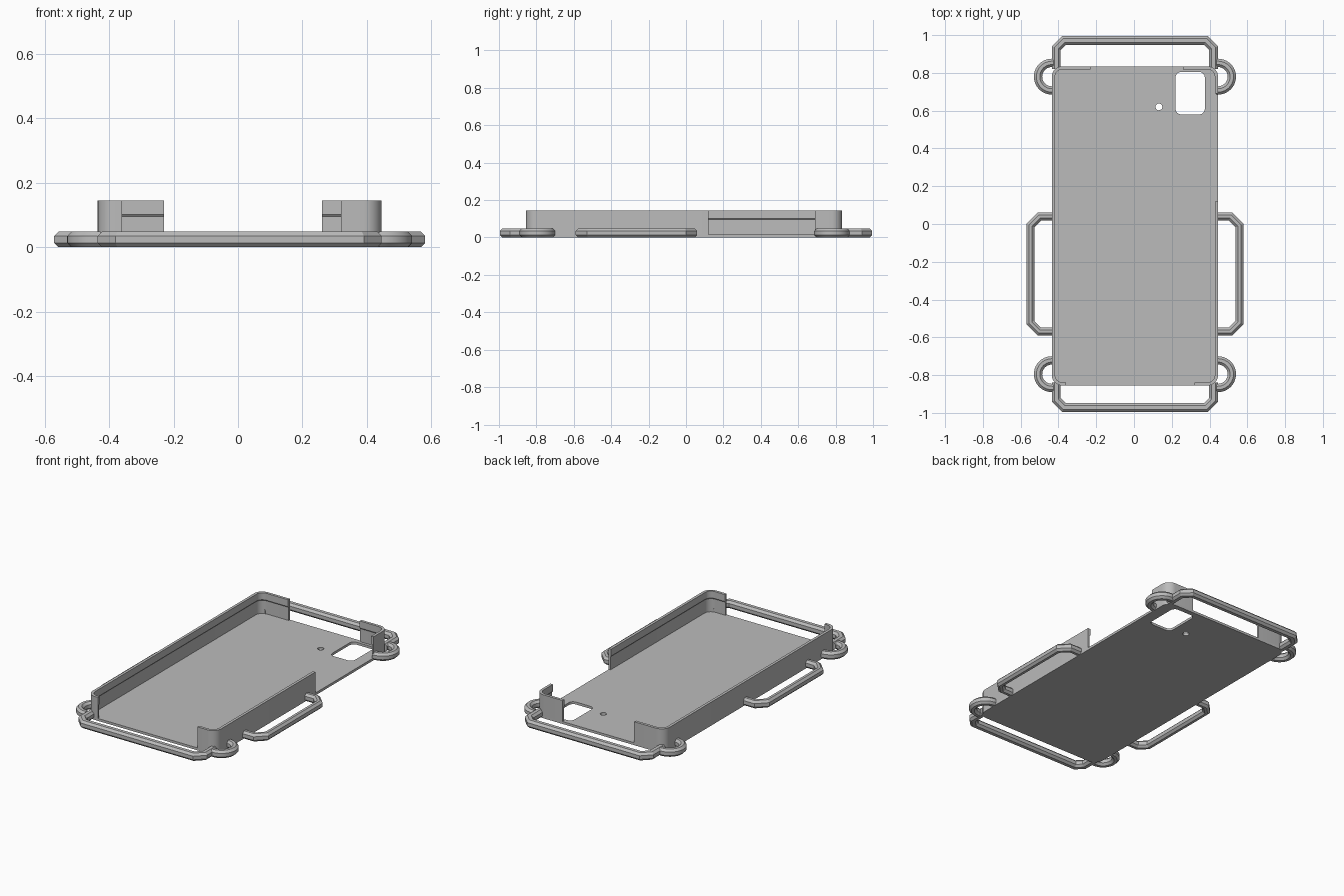
import bpy, bmesh, math
from mathutils import Vector

cube = bpy.data.objects.get("Cube")
if cube:
    bpy.data.objects.remove(cube)

grey = bpy.data.materials.new("plain_grey")
grey.use_nodes = True
COLOR = (0.5, 0.5, 0.5, 1)
grey.diffuse_color = COLOR
grey.node_tree.nodes["Principled BSDF"].inputs["Base Color"].default_value = COLOR

# Tray outline and heights
LEFT, RIGHT, FRONT, BACK = -0.435, 0.445, -0.855, 0.835
FLOOR, RIM, CORNER = 0.015, 0.145, 0.055


def rounded(points, r, steps, closed=False):
    """Round each corner of a path; one step gives a chamfer."""
    pts = [Vector(p) for p in points]
    out = []
    for i, p in enumerate(pts):
        if not closed and i in (0, len(pts) - 1):
            out.append(p)
            continue
        a = (pts[i - 1] - p).normalized()
        b = (pts[(i + 1) % len(pts)] - p).normalized()
        centre = p + (a + b) * r
        for k in range(steps + 1):
            t = k / steps * math.pi / 2
            q = centre - b * r * math.cos(t) - a * r * math.sin(t)
            if not out or (q - out[-1]).length > 1e-4:
                out.append(q)
    return out


def sweep(name, path, profile, smooth):
    """Sweep an (outward, height) profile along a clockwise path with mitres."""
    bm = bmesh.new()
    rings = []
    for i, p in enumerate(path):
        d_in = (p - path[max(i - 1, 0)]).normalized()
        d_out = (path[min(i + 1, len(path) - 1)] - p).normalized()
        normals = [Vector((-d.y, d.x)) for d in (d_in, d_out) if d.length > 0]
        n = sum(normals, Vector((0, 0))).normalized()
        n /= n.dot(normals[0])
        rings.append([bm.verts.new((p.x + n.x * o, p.y + n.y * o, z)) for o, z in profile])
    m = len(profile)
    for a, b in zip(rings, rings[1:]):
        for j in range(m):
            bm.faces.new((a[j], a[(j + 1) % m], b[(j + 1) % m], b[j]))
    bm.faces.new(rings[0])
    bm.faces.new(rings[-1][::-1])
    bmesh.ops.recalc_face_normals(bm, faces=bm.faces)
    mesh = bpy.data.meshes.new(name)
    bm.to_mesh(mesh)
    bm.free()
    obj = bpy.data.objects.new(name, mesh)
    bpy.context.collection.objects.link(obj)
    mesh.materials.append(grey)
    if smooth:
        bpy.ops.object.select_all(action="DESELECT")
        obj.select_set(True)
        bpy.context.view_layer.objects.active = obj
        bpy.ops.object.shade_smooth_by_angle(angle=math.radians(30))
    return obj


def rectangle(x0, x1, y0, y1):
    return [(x0, y0), (x0, y1), (x1, y1), (x1, y0)]


# Floor plate with camera window and flash hole
curve = bpy.data.curves.new("floor_plate", "CURVE")
curve.dimensions = "2D"
curve.fill_mode = "BOTH"
curve.extrude = FLOOR / 2
outlines = [
    rounded(rectangle(LEFT, RIGHT, FRONT, BACK), CORNER, 8, True),
    rounded(rectangle(0.22, 0.375, 0.58, 0.805), 0.03, 6, True),
    rounded(rectangle(0.114, 0.15, 0.602, 0.638), 0.018, 5, True),
]
for pts in outlines:
    if (pts[0] - pts[-1]).length < 1e-4:
        pts.pop()
    spline = curve.splines.new("POLY")
    spline.points.add(len(pts) - 1)
    for sp, p in zip(spline.points, pts):
        sp.co = (p.x, p.y, 0, 1)
    spline.use_cyclic_u = True
    spline.use_smooth = False
floor = bpy.data.objects.new("floor_plate", curve)
bpy.context.collection.objects.link(floor)
floor.location.z = FLOOR / 2
curve.materials.append(grey)
bpy.ops.object.select_all(action="DESELECT")
floor.select_set(True)
bpy.context.view_layer.objects.active = floor
bpy.ops.object.convert(target="MESH")

# Walls with a slightly thicker retaining lip along the top
wall = [(0, 0.001), (0, RIM), (-0.017, RIM), (-0.017, 0.102), (-0.012, 0.096), (-0.012, 0.001)]
walls = {
    "long_wall": [(-0.36, FRONT), (LEFT, FRONT), (LEFT, BACK), (-0.23, BACK)],
    "back_corner_wall": [(0.26, BACK), (RIGHT, BACK), (RIGHT, 0.69)],
    "front_corner_wall": [(RIGHT, 0.12), (RIGHT, FRONT), (0.32, FRONT)],
}
for name, pts in walls.items():
    sweep(name, rounded(pts, CORNER, 8), wall, True)


def bar(width, height=0.048, c=0.013):
    """Bevelled strap bar section, measured inward from its outer edge."""
    return [(0, c), (0, height - c), (-c, height), (c - width, height),
            (-width, height - c), (-width, c), (c - width, 0), (-c, 0)]


# Strap loops at both ends
for name, edge, end in (("back_loop", 0.82, 0.995), ("front_loop", -0.84, -0.995)):
    pts = [(LEFT, edge), (LEFT, end), (RIGHT, end), (RIGHT, edge)]
    if end < 0:
        pts.reverse()
    sweep(name, rounded(pts, 0.055, 1), bar(0.047), False)

# Side strap loops and round corner eyelets
for side, x, sign in (("left", RIGHT, 1), ("right", LEFT, -1)):
    parts = (("side_loop", 0.06, -0.59, 0.135, 0.06, 1, 0.042),
             ("back_eyelet", 0.875, 0.685, 0.095, 0.095, 10, 0.044),
             ("front_eyelet", -0.7, -0.89, 0.095, 0.095, 10, 0.044))
    for name, top, bottom, reach, r, steps, width in parts:
        root, tip = x - sign * 0.008, x + sign * reach
        pts = [(root, top), (tip, top), (tip, bottom), (root, bottom)]
        if sign < 0:
            pts.reverse()
        sweep(f"{side}_{name}", rounded(pts, r, steps), bar(width), steps > 1)
